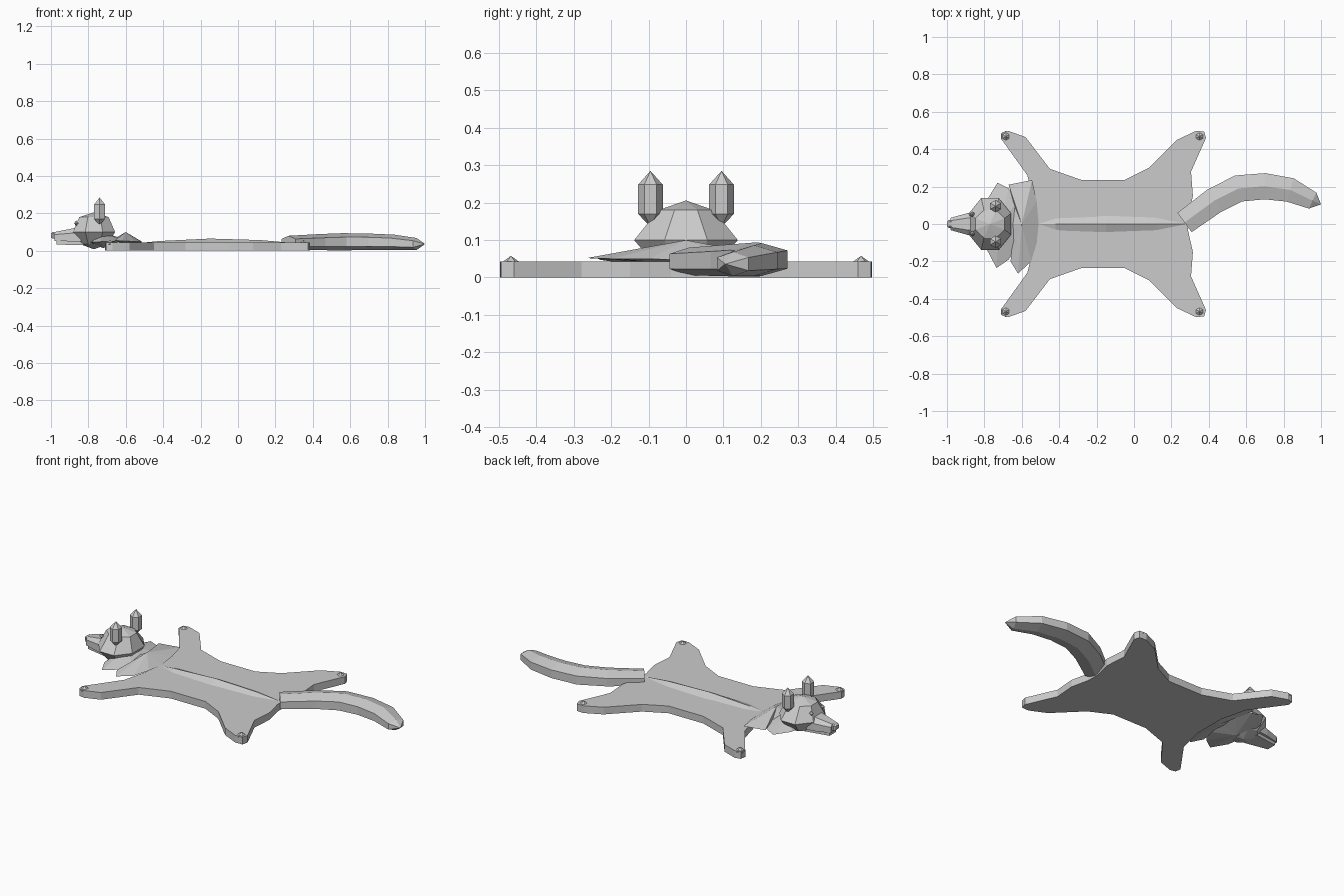
import bpy, bmesh, math
from mathutils import Vector

grey = bpy.data.materials.new("plain grey")
grey.diffuse_color = (0.6, 0.6, 0.6, 1)


def finish(name, bm):
    bmesh.ops.recalc_face_normals(bm, faces=bm.faces)
    me = bpy.data.meshes.new(name)
    bm.to_mesh(me)
    bm.free()
    me.materials.append(grey)
    ob = bpy.data.objects.new(name, me)
    bpy.context.collection.objects.link(ob)
    return ob


def loft(name, rings):
    """Skin equal-sized rings; single-point rings become tips."""
    bm = bmesh.new()
    vs = [[bm.verts.new(p) for p in r] for r in rings]
    for a, b in zip(vs, vs[1:]):
        n = max(len(a), len(b))
        for i in range(n):
            j = (i + 1) % n
            if len(a) == 1:
                bm.faces.new((a[0], b[i], b[j]))
            elif len(b) == 1:
                bm.faces.new((a[i], a[j], b[0]))
            else:
                bm.faces.new((a[i], a[j], b[j], b[i]))
    for r in (vs[0], vs[-1]):
        if len(r) > 2:
            bm.faces.new(r)
    return finish(name, bm)


def ring(cx, cy, z, rx, ry, n=8, turn=0.5):
    if rx == 0:
        return [(cx, cy, z)]
    return [(cx + rx * math.cos((i + turn) * math.tau / n),
             cy + ry * math.sin((i + turn) * math.tau / n), z) for i in range(n)]


# flat pelt with four legs: half outline mirrored in y, then extruded
half = [(-0.53, 0.1), (-0.57, 0.26), (-0.71, 0.455), (-0.705, 0.49), (-0.67, 0.497),
        (-0.58, 0.465), (-0.45, 0.295), (-0.28, 0.235), (-0.05, 0.235), (0.08, 0.3),
        (0.23, 0.45), (0.33, 0.497), (0.375, 0.495), (0.385, 0.46), (0.305, 0.28),
        (0.315, 0.15), (0.29, 0.04)]
outline = half + [(x, -y) for x, y in reversed(half)]
loft("pelt", [[(x, y, z) for x, y in outline] for z in (0, 0.043)])

# low spine ridge
loft("spine_ridge", [[(-0.51, 0, 0.043)]] + [
    [(x, -w, 0.04), (x, 0, h), (x, w, 0.04)]
    for x, w, h in ((-0.42, 0.04, 0.052), (-0.15, 0.05, 0.065), (0.12, 0.04, 0.057))
] + [[(0.28, 0, 0.043)]])

# paws
for side in (-1, 1):
    for x, end in ((-0.685, "front"), (0.35, "back")):
        loft(f"{end}_paw", [ring(x, side * 0.468, z, r, r, 6)
                            for z, r in ((0.013, 0), (0.036, 0.03), (0.058, 0))])


# ragged neck ruffs: fans from a raised centre
def ruff(name, centre, rim, drop):
    loft(name, [[centre], rim, [(centre[0], centre[1], drop)]])


ruff("rear_ruff", (-0.6, 0, 0.1),
     [(-0.51, 0, 0.046), (-0.52, 0.12, 0.05), (-0.545, 0.235, 0.055),
      (-0.67, 0.21, 0.055), (-0.64, 0.1, 0.06), (-0.67, 0, 0.06), (-0.65, -0.1, 0.06),
      (-0.66, -0.2, 0.055), (-0.62, -0.265, 0.052), (-0.55, -0.2, 0.05),
      (-0.52, -0.1, 0.05)], 0.035)
ruff("front_ruff", (-0.72, 0, 0.1),
     [(-0.61, 0, 0.06), (-0.62, 0.12, 0.055), (-0.67, 0.19, 0.05), (-0.73, 0.22, 0.048),
      (-0.785, 0.13, 0.045), (-0.8, 0, 0.04), (-0.785, -0.14, 0.045),
      (-0.735, -0.235, 0.048), (-0.67, -0.19, 0.05), (-0.62, -0.12, 0.055)], 0.015)

# head
loft("head", [ring(-0.77, 0, z, rx, ry) for z, rx, ry in (
    (0.008, 0, 0), (0.035, 0.08, 0.09), (0.1, 0.122, 0.15),
    (0.18, 0.085, 0.08), (0.206, 0, 0))])


# muzzle, jaw and nose run along x
def block(name, sections):
    loft(name, [[(x, -w, lo), (x, w, lo), (x, w, (lo + hi) / 2 + 0.01),
                 (x, w * 0.55, hi), (x, -w * 0.55, hi), (x, -w, (lo + hi) / 2 + 0.01)]
                for x, w, lo, hi in sections])


block("muzzle", [(-0.84, 0.065, 0.05, 0.13), (-0.89, 0.058, 0.05, 0.118),
                 (-0.98, 0.033, 0.053, 0.1)])
block("jaw", [(-0.82, 0.055, 0.03, 0.06), (-0.97, 0.03, 0.033, 0.055)])
block("nose", [(-0.97, 0.02, 0.065, 0.102), (-0.99, 0.022, 0.065, 0.1),
               (-1.0, 0.013, 0.07, 0.092)])

# ears and eyes
for s in (-1, 1):
    loft("ear", [ring(-0.74, s * 0.095, z, r, r, 6) for z, r in (
        (0.135, 0), (0.17, 0.033), (0.248, 0.033), (0.285, 0))])
    loft("eye", [ring(-0.865, s * 0.052, z, r, r, 6) for z, r in (
        (0.133, 0), (0.147, 0.014), (0.161, 0))])

# tail: pointed hexagon swept along an arc
path = [(0.27, 0.008, 0.043), (0.43, 0.125, 0.046), (0.56, 0.19, 0.048),
        (0.70, 0.202, 0.048), (0.835, 0.182, 0.045), (0.955, 0.125, 0.036)]
size = [(0.064, 0.037), (0.07, 0.043), (0.072, 0.046), (0.07, 0.044),
        (0.065, 0.041), (0.047, 0.032)]
rings = []
for i, (p, (w, h)) in enumerate(zip(path, size)):
    t = Vector(path[min(i + 1, 5)]) - Vector(path[max(i - 1, 0)])
    side = Vector((-t.y, t.x, 0)).normalized()
    rings.append([Vector(p) + side * w * a + Vector((0, 0, h * b)) for a, b in (
        (0, 1), (1, 0.55), (1, -0.55), (0, -1), (-1, -0.55), (-1, 0.55))])
loft("tail", rings + [[(1.0, 0.105, 0.036)]])
